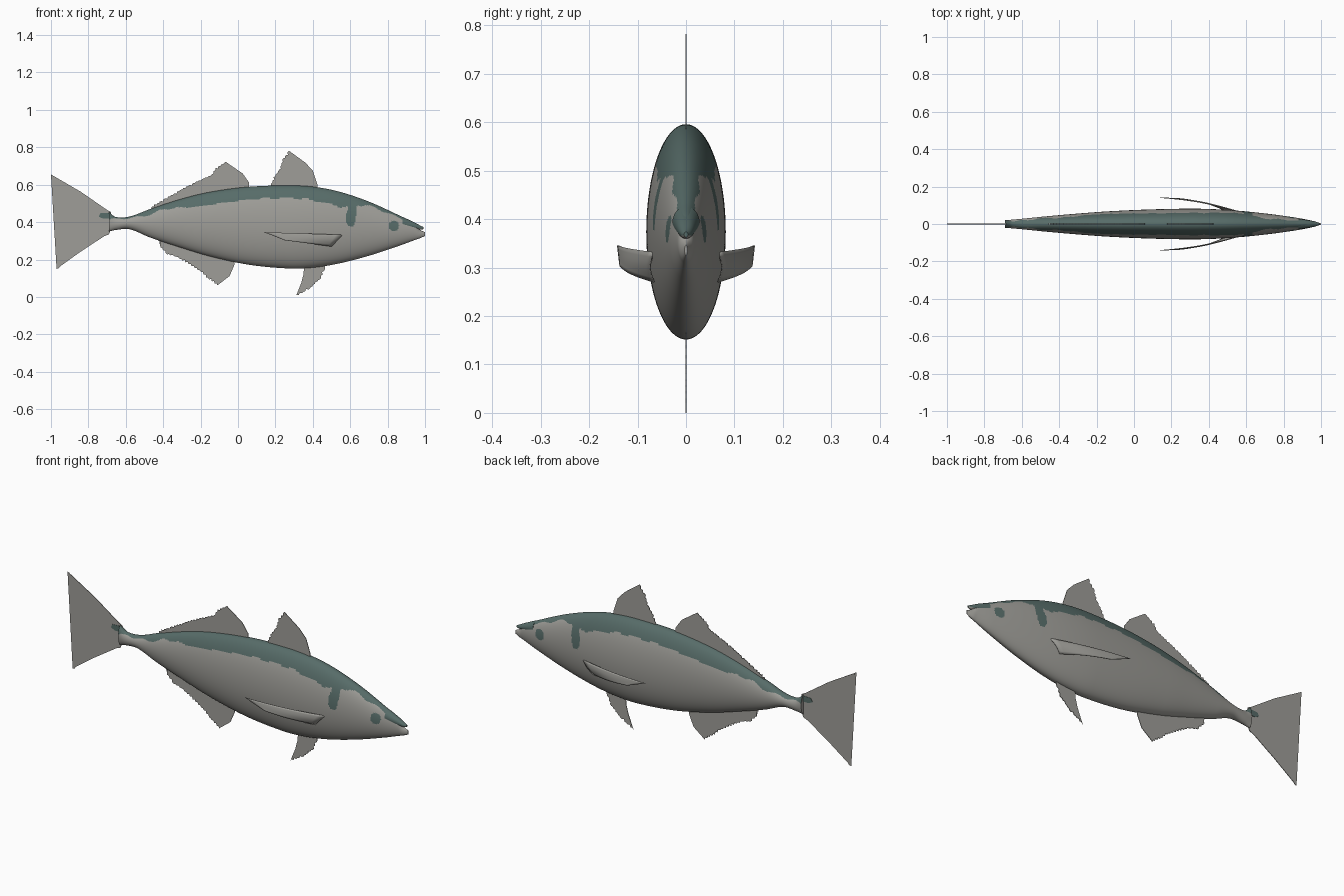
import bpy, bmesh, math, random
from mathutils import Vector

if "Cube" in bpy.data.objects:
    bpy.data.objects.remove(bpy.data.objects["Cube"])

random.seed(4)


def material(name, rgb):
    m = bpy.data.materials.new(name)
    m.diffuse_color = (*rgb, 1)
    m.use_nodes = True
    m.node_tree.nodes["Principled BSDF"].inputs["Base Color"].default_value = m.diffuse_color
    return m


silver = material("silver grey", (0.345, 0.34, 0.315))
green = material("dark sea green", (0.095, 0.15, 0.14))


def finish(name, bm, mats, smooth=True):
    bmesh.ops.recalc_face_normals(bm, faces=bm.faces)
    me = bpy.data.meshes.new(name)
    bm.to_mesh(me)
    bm.free()
    ob = bpy.data.objects.new(name, me)
    bpy.context.collection.objects.link(ob)
    for m in mats:
        me.materials.append(m)
    if smooth:
        bpy.ops.object.select_all(action='DESELECT')
        ob.select_set(True)
        bpy.context.view_layer.objects.active = ob
        bpy.ops.object.shade_smooth_by_angle(angle=math.radians(40))
    return ob


def curve(rows, x, k):
    """Smooth interpolation of column k through rows sorted by x."""
    n = len(rows)
    i = max(0, min(n - 2, sum(r[0] <= x for r in rows) - 1))

    def slope(j):
        a, b = rows[max(j - 1, 0)], rows[min(j + 1, n - 1)]
        return (b[k] - a[k]) / (b[0] - a[0])
    p, q = rows[i], rows[i + 1]
    h = q[0] - p[0]
    t = (x - p[0]) / h
    return ((2*t**3 - 3*t*t + 1) * p[k] + (t**3 - 2*t*t + t) * h * slope(i)
            + (3*t*t - 2*t**3) * q[k] + (t**3 - t*t) * h * slope(i + 1))


def loft(name, rows, nx, na, is_green):
    """Elliptical rings along x; rows are x, bottom, top, half width."""
    bm = bmesh.new()
    rings = []
    for i in range(nx + 1):
        x = rows[0][0] + (rows[-1][0] - rows[0][0]) * i / nx
        lo, hi, w = (curve(rows, x, k) for k in (1, 2, 3))
        rings.append([bm.verts.new((x, w * math.cos(a), (lo + hi) / 2 + (hi - lo) / 2 * math.sin(a)))
                      for a in (2 * math.pi * j / na for j in range(na))])
    for r, s in zip(rings, rings[1:]):
        for j in range(na):
            bm.faces.new((r[j], r[(j + 1) % na], s[(j + 1) % na], s[j]))
    bm.faces.new(rings[0])
    bm.faces.new(rings[-1])
    for f in bm.faces:
        c = f.calc_center_median()
        f.material_index = int(is_green(c.x, c.z))
    return finish(name, bm, (silver, green))


# Body: x, belly, back, half width
body = [(-.69, .35, .455, .02), (-.655, .358, .428, .023), (-.58, .362, .43, .03),
        (-.47, .318, .47, .041), (-.31, .265, .522, .055), (-.15, .217, .561, .067),
        (.06, .172, .589, .077), (.28, .152, .596, .082), (.41, .158, .588, .08),
        (.545, .18, .562, .072), (.706, .222, .507, .056), (.866, .275, .434, .034),
        (.95, .306, .392, .018), (.97, .313, .362, .013), (1.0, .326, .346, .003)]
# Lower edge of the green back
edge = [(-.7, .415), (-.6, .42), (-.47, .44), (-.4, .468), (-.2, .485), (-.1, .5), (0, .513),
        (.16, .527), (.33, .527), (.45, .505), (.56, .482), (.63, .488), (.7, .488),
        (.8, .448), (.9, .408), (1.01, .36)]


def painted(x, z):
    back = z > curve(edge, x, 1) + .004 * math.sin(x * 55)
    eye = math.hypot(x - .834, z - .38) < .028
    spot = math.hypot((x - .603) / .026, (z - .425) / .05) < 1
    link = abs(x - .612) < .022 and z > .43
    return back or eye or spot or link


loft("body", body, 300, 128, painted)
loft("upper_jaw", [(.88, .36, .426, .028), (.94, .36, .4, .019), (.98, .36, .379, .01),
                   (.992, .363, .374, .004)], 24, 32, lambda x, z: z > .366)


def fin(name, pts, ragged=(0, 0), mat=silver, t=.003):
    """Thin upright plate; edges numbered within ragged get small teeth."""
    n = len(pts)
    pts = [Vector(p) for p in pts]
    area = sum(pts[i].cross(pts[(i + 1) % n]) for i in range(n))
    out = []
    for i, p in enumerate(pts):
        q = pts[(i + 1) % n]
        out.append(p)
        if ragged[0] <= i < ragged[1]:
            d = q - p
            inward = Vector((-d.y, d.x)).normalized() * (1 if area > 0 else -1)
            k = max(2, int(d.length / .009))
            for j in range(1, k):
                out.append(p + d * j / k + inward * (j % 2) * random.uniform(.003, .009))
    bm = bmesh.new()
    a, b = ([bm.verts.new((p.x, y, p.y)) for p in out] for y in (-t / 2, t / 2))
    bm.faces.new(a)
    bm.faces.new(b[::-1])
    for i in range(len(out)):
        j = (i + 1) % len(out)
        bm.faces.new((a[i], a[j], b[j], b[i]))
    return finish(name, bm, (mat,), False)


# Upright fins
fin("tail_fin", [(-.68, .455), (-.7, .465), (-.84, .562), (-1, .655), (-.925, .56), (-.865, .485),
                 (-.812, .412), (-.85, .33), (-.97, .15), (-.84, .243), (-.715, .325),
                 (-.69, .335), (-.68, .36)], (3, 8))
fin("tail_base_patch", [(-.685, .42), (-.685, .45), (-.735, .448), (-.745, .43), (-.72, .418)],
    mat=green, t=.006)
fin("first_dorsal_fin", [(.176, .57), (.176, .605), (.19, .64), (.22, .68), (.24, .74), (.272, .782),
                         (.36, .718), (.4, .675), (.425, .6), (.425, .57)], (1, 5))
fin("second_dorsal_fin", [(-.46, .45), (-.46, .485), (-.39, .527), (-.26, .6), (-.14, .655),
                          (-.12, .69), (-.065, .722), (.025, .66), (.06, .61), (.06, .57)], (1, 6))
fin("anal_fin", [(-.42, .32), (-.415, .265), (-.38, .228), (-.33, .215), (-.2, .135), (-.17, .105),
                 (-.11, .062), (-.045, .112), (-.02, .17), (-.02, .2)], (1, 6))
fin("pelvic_fin", [(.355, .18), (.35, .12), (.338, .075), (.308, 0), (.385, .045), (.445, .1),
                   (.465, .15), (.465, .18)], (3, 6))


# Short spines along the fin bases
def spines(name, x0, x1, count, col, side):
    bm = bmesh.new()
    for i in range(count):
        x = x0 + (x1 - x0) * i / (count - 1)
        z = curve(body, x, col)
        tip = z + side * random.uniform(.012, .03)
        bm.faces.new([bm.verts.new(c) for c in ((x - .004, -.002, z - side * .01),
                      (x + .004, .002, z - side * .01), (x - .003, 0, tip))])
    finish(name, bm, (silver,), False)


spines("first_dorsal_spines", .18, .42, 18, 2, 1)
spines("second_dorsal_spines", -.46, .05, 36, 2, 1)
spines("anal_spines", -.42, -.03, 28, 1, -1)


# Pectoral fins: slightly cupped blades, one each side
def pectoral(name, side):
    bm = bmesh.new()
    top = Vector((.56, .066, .332)), Vector((.14, .141, .346))
    low = Vector((.5, .066, .27)), Vector((.25, .136, .303))
    grid = []
    for i in range(13):
        u = i / 12
        p, q = top[0].lerp(top[1], u), low[0].lerp(low[1], u)
        row = []
        for j in range(7):
            v = p.lerp(q, j / 6)
            v.y += .008 * math.sin(math.pi * j / 6) * (1 - u) + .012 * math.sin(math.pi * u)
            row.append(bm.verts.new((v.x, side * v.y, v.z)))
        grid.append(row)
    for r, s in zip(grid, grid[1:]):
        for j in range(6):
            bm.faces.new((r[j], r[j + 1], s[j + 1], s[j]))
    ob = finish(name, bm, (silver,))
    mod = ob.modifiers.new("thickness", 'SOLIDIFY')
    mod.thickness = .003
    mod.offset = 0


pectoral("pectoral_fin_right", -1)
pectoral("pectoral_fin_left", 1)
